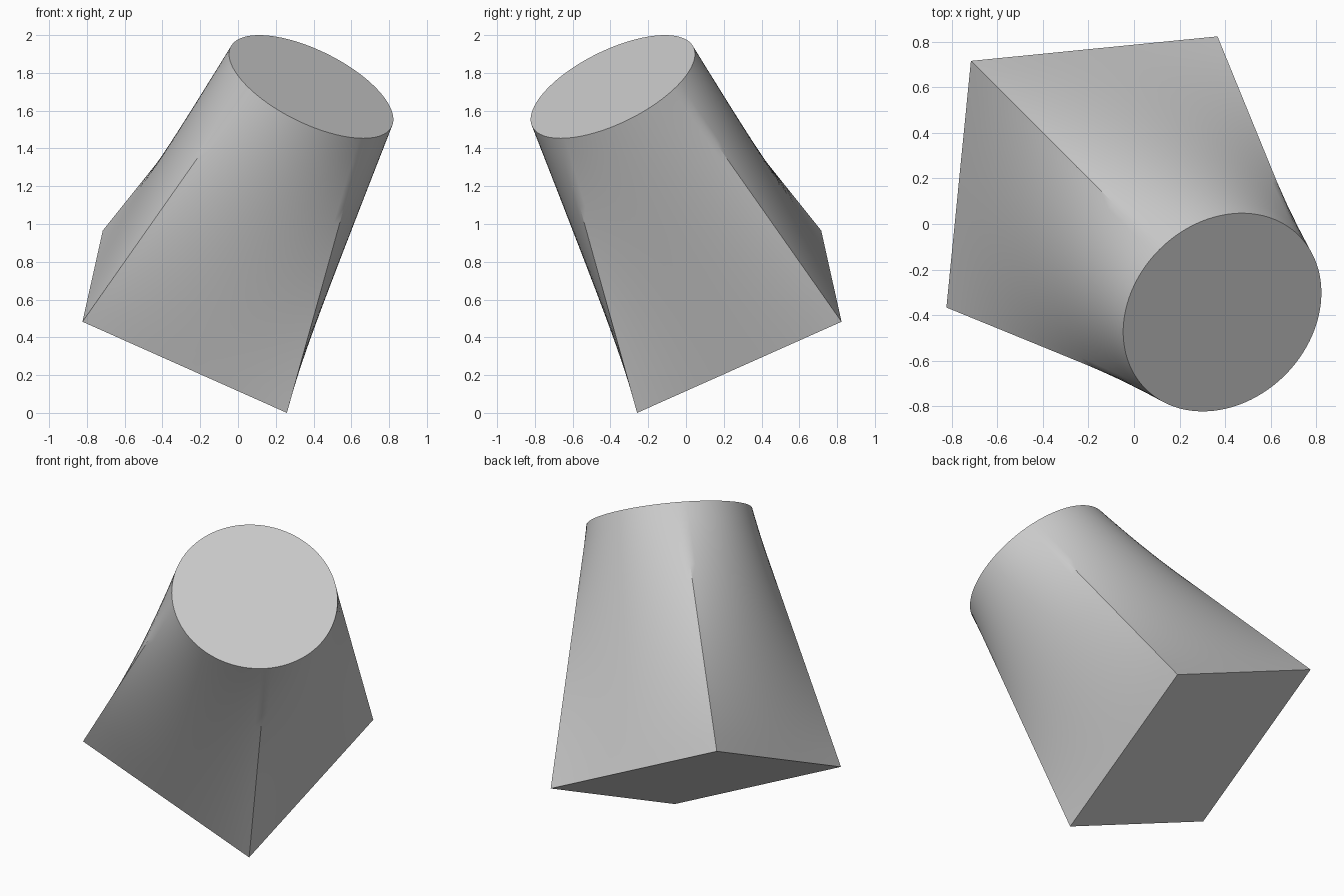
import bpy, bmesh
from math import pi, sin, cos, radians
from mathutils import Matrix, Vector

cube = bpy.data.objects.get("Cube")
if cube:
    bpy.data.objects.remove(cube, do_unlink=True)

HALF, RADIUS, HEIGHT = 0.595, 0.476, 1.519
PER_SIDE, ROWS = 24, 16

grey = bpy.data.materials.new("Light Grey")
grey.use_nodes = True
grey.diffuse_color = (0.6, 0.6, 0.6, 1)
grey.node_tree.nodes["Principled BSDF"].inputs["Base Color"].default_value = (0.6, 0.6, 0.6, 1)


def ring_point(side, t, blend):
    """Point on the straight ruling from the square edge to the circle."""
    square = Vector((HALF, t * HALF, 0))
    angle = t * pi / 4
    circle = Vector((RADIUS * cos(angle), RADIUS * sin(angle), HEIGHT))
    return Matrix.Rotation(side * pi / 2, 3, 'Z') @ square.lerp(circle, blend)


# Square base blended into a round top
bm = bmesh.new()
rings = [[bm.verts.new(ring_point(side, 2 * k / PER_SIDE - 1, row / ROWS))
          for side in range(4) for k in range(PER_SIDE)]
         for row in range(ROWS + 1)]
count = len(rings[0])
for low, high in zip(rings, rings[1:]):
    for i in range(count):
        j = (i + 1) % count
        bm.faces.new((low[i], low[j], high[j], high[i]))

# Flat end caps
bm.faces.new(rings[0][::-1])
bm.faces.new(rings[-1])

# Tilt the solid so it balances on one corner
tilt = Matrix.Rotation(radians(35), 4, Vector((1, 1, 0)))
bm.transform(Matrix.Translation((-0.2285, 0.2285, 0.4826)) @ tilt)

mesh = bpy.data.meshes.new("square_to_round_body")
bm.to_mesh(mesh)
bm.free()
mesh.materials.append(grey)
body = bpy.data.objects.new("square_to_round_body", mesh)
bpy.context.collection.objects.link(body)

bpy.ops.object.select_all(action='DESELECT')
body.select_set(True)
bpy.context.view_layer.objects.active = body
bpy.ops.object.shade_smooth_by_angle(angle=radians(30))
